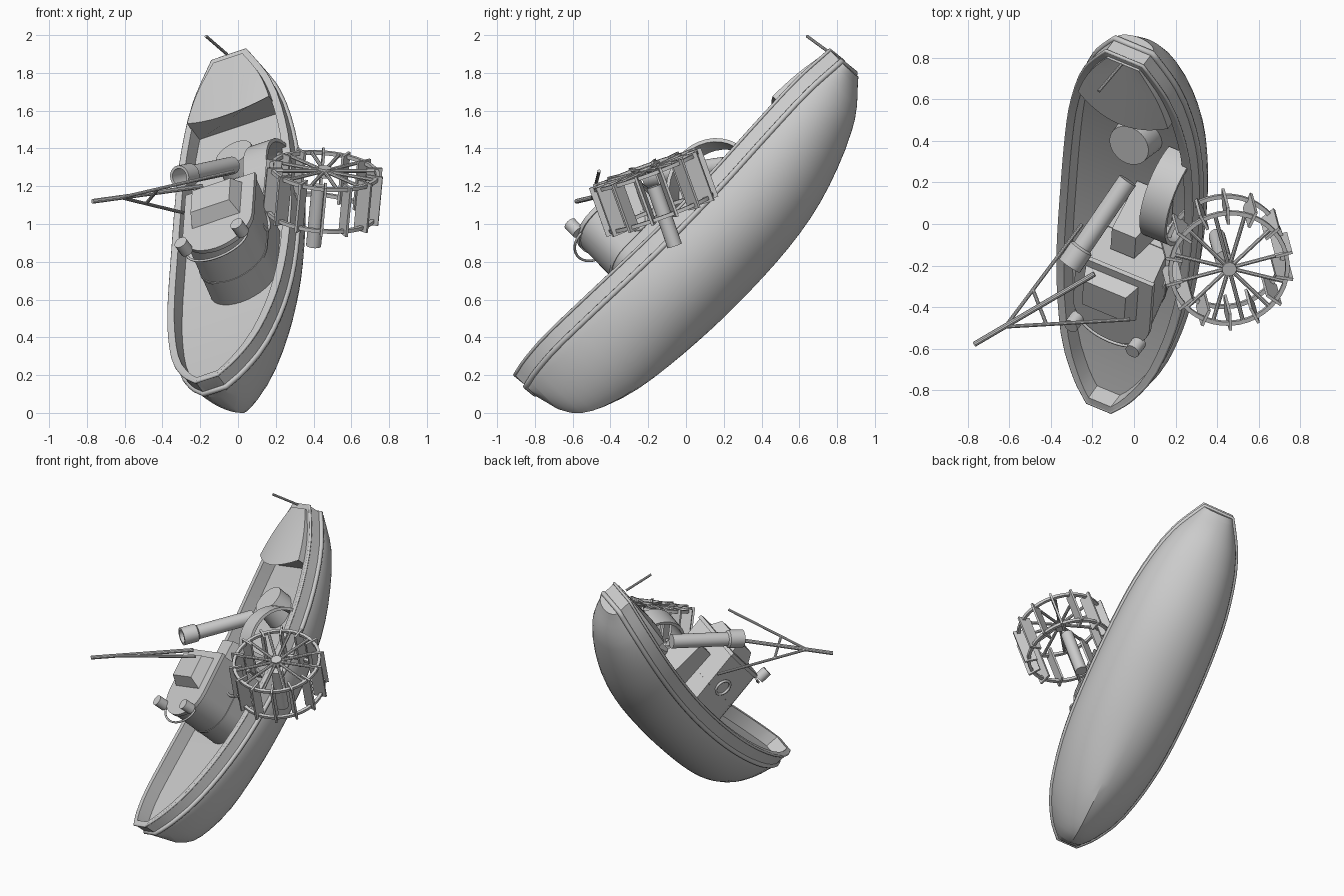
import bpy, bmesh, math
from mathutils import Vector, Matrix

if "Cube" in bpy.data.objects:
    bpy.data.objects.remove(bpy.data.objects["Cube"])

# Tilted boat frame: local x = beam, y = bow to stern, z = deck up
L = Vector((.05, .70, .712)).normalized()
W = Vector((.88, -.36, .30))
W = (W - L * W.dot(L)).normalized()
U = W.cross(L)
O = Vector((-.11, -.035, 1.055)) - L * .018
M = Matrix((W, L, U)).transposed().to_4x4()
M.translation = O
I = Matrix.Identity(4)


def loft(name, rings, mat=M, closed=False, caps=True, angle=35):
    bm = bmesh.new()
    vs = [[bm.verts.new(p) for p in r] for r in rings]
    n = len(rings[0])
    for i in range(len(vs) if closed else len(vs) - 1):
        a, b = vs[i], vs[(i + 1) % len(vs)]
        for j in range(n):
            bm.faces.new((a[j], a[(j + 1) % n], b[(j + 1) % n], b[j]))
    if caps and not closed:
        bm.faces.new(vs[0])
        bm.faces.new(vs[-1])
    bmesh.ops.recalc_face_normals(bm, faces=bm.faces)
    me = bpy.data.meshes.new(name)
    bm.to_mesh(me)
    bm.free()
    me.shade_smooth()
    me.set_sharp_from_angle(angle=math.radians(angle))
    ob = bpy.data.objects.new(name, me)
    bpy.context.collection.objects.link(ob)
    ob.matrix_world = mat
    return ob


def turned(name, p, q, prof, mat=M, n=20):
    """Surface of revolution along p-q; prof holds (fraction, radius)."""
    p, q = Vector(p), Vector(q)
    rot = (q - p).to_track_quat('Z', 'Y')
    rings = [[p.lerp(q, t) + rot @ Vector((r * math.cos(2 * math.pi * k / n),
              r * math.sin(2 * math.pi * k / n), 0)) for k in range(n)] for t, r in prof]
    return loft(name, rings, mat)


def rod(name, p, q, r, mat=M, n=10):
    return turned(name, p, q, [(0, r), (1, r)], mat, n)


def tube(name, pts, r, mat=M, cyclic=False):
    cu = bpy.data.curves.new(name, 'CURVE')
    cu.dimensions = '3D'
    cu.bevel_depth, cu.bevel_resolution = r, 2
    sp = cu.splines.new('POLY')
    sp.points.add(len(pts) - 1)
    for s, p in zip(sp.points, pts):
        s.co = (*p, 1)
    sp.use_cyclic_u = cyclic
    ob = bpy.data.objects.new(name, cu)
    bpy.context.collection.objects.link(ob)
    ob.matrix_world = mat


def smooth(xs, ys, x):
    """Hermite interpolation through table points."""
    i = max(k for k in range(len(xs) - 1) if x >= xs[k] or k == 0)
    d = lambda k: (ys[min(k + 1, len(xs) - 1)] - ys[max(k - 1, 0)]) / (xs[min(k + 1, len(xs) - 1)] - xs[max(k - 1, 0)])
    h = xs[i + 1] - xs[i]
    t = (x - xs[i]) / h
    return ((2*t**3 - 3*t*t + 1) * ys[i] + (t**3 - 2*t*t + t) * h * d(i)
            + (3*t*t - 2*t**3) * ys[i + 1] + (t**3 - t*t) * h * d(i + 1))


BX = [-1.2, -1.1, -.9, -.5, 0, .5, .8, 1.0, 1.2]
BY = [.065, .15, .25, .33, .35, .33, .28, .215, .10]
KX = [-1.2, -1.17, -1.1, -.95, -.75, -.4, 0, .4, .7, 1.04, 1.2]
KY = [-.16, -.29, -.41, -.50, -.555, -.58, -.58, -.55, -.475, -.32, -.17]
VX, VY = [-1.2, -.6, 0, .6, 1.2], [.5, .25, .1, .1, .15]
beam = lambda l: smooth(BX, BY, l)
keel = lambda l: smooth(KX, KY, l)
sheer = lambda l: -.15 * (1 - (l / 1.2) ** 2)
DECK = .09

# Hull with bulwark, sunken deck and lightly V-shaped bottom
stations = [-1.2, -1.166, -1.164, -1.13, -1.09, -1.04] + [-.98 + .098 * i for i in range(21)] + [1.03, 1.09, 1.13, 1.164, 1.166, 1.2]
rings = []
for l in stations:
    b, s, k, v = beam(l), sheer(l), keel(l), smooth(VX, VY, l)
    inner = b - .035
    dk = s if abs(l) > 1.165 else s - DECK
    half = [(inner, dk), (inner, s), (b, s), (b, s - .10)]
    low = s - .12
    for i in range(12):
        t = i / 11
        a = t * math.pi / 2
        half.append((b * ((1 - v) * max(math.cos(a), 0) ** .9 + v * (1 - t)),
                     low + (min(k, low - .03) - low) * ((1 - v) * math.sin(a) + v * t)))
    ring = half[:-1] + [(0, half[-1][1])] + [(-x, z) for x, z in reversed(half[:-1])]
    rings.append([(x, l, z) for x, z in ring])
loft("hull", rings, angle=30)

# Gunwale cap and rubbing strake
for name, dz, r in (("gunwale", -.008, .009), ("rubbing_strake", -.105, .016)):
    side = [(beam(l), l, sheer(l) + dz) for l in stations]
    tube(name, side + [(-x, y, z) for x, y, z in reversed(side)], r, cyclic=True)

# Raised stern deck with rounded front edge
rings = []
for i in range(9):
    l = .82 + .35 * i / 8
    b = beam(l) - .03
    top = -.005 + .01 * i / 8
    row = []
    for j in range(11):
        v = -1 + j / 5
        row.append((v * b, l - .07 * (1 - v * v) * (1 - i / 8), top - .03 * v * v * (1 - i / 8)))
    rings.append(row + [(b, l, sheer(l) - .09), (-b, l, sheer(l) - .09)])
loft("stern_deck", rings)
rod("flagstaff", (-.06, .77, 1.90), (-.17, .64, 1.995), .008, I)


# Wheelhouse: D-shaped plan, leaning to starboard
def plan(c, u, g=0):
    pts = [(-.2 - g, -.01 + g), (.2 + g, -.01 + g)]
    for i in range(17):
        a = math.pi * i / 16
        pts.append(((.2 + g) * math.cos(a), -.30 - (.17 + g) * math.sin(a)))
    return [(x + c, y, u) for x, y in pts]


loft("wheelhouse", [plan(.05, -.25), plan(.13, .19)])
loft("wheelhouse_band", [plan(.085, -.06, .004), plan(.088, -.045, .004)])
loft("wheelhouse_roof", [plan(.13, .185, .008), plan(.13, .21, .008)])
box = lambda cx, cy, hx, hy, z: [(cx - hx, cy - hy, z), (cx + hx, cy - hy, z), (cx + hx, cy + hy, z), (cx - hx, cy + hy, z)]
loft("roof_skylight", [box(.12, -.16, .145, .115, .205), box(.12, -.15, .115, .08, .285)])
loft("engine_casing", [box(.11, .08, .10, .09, -.23), box(.11, .07, .065, .07, .09)])

# Roof lamps and front hand rail
for x in (-.05, .285):
    rod("lamp", (x, -.42, .20), (x, -.42, .275), .036, n=16)
tube("front_rail", [(.117 + .18 * math.cos(math.pi * i / 16), -.41 - .11 * math.sin(math.pi * i / 16), .18) for i in range(17)], .007)

# Side portholes
for s in (-1, 1):
    tube("porthole", [(.09 + s * .202, -.15 + .055 * math.cos(i * math.pi / 10), -.0 + .055 * math.sin(i * math.pi / 10)) for i in range(20)], .009, cyclic=True)

# Paddle guard arch
rings = []
for i in range(19):
    a = math.radians(-5 + 180 * i / 18)
    c, s = math.cos(a), math.sin(a)
    rings.append([(x, .265 + r * c, -.18 + r * s) for x, r in ((.18, .235), (.32, .235), (.32, .255), (.18, .255))])
loft("paddle_guard", rings)

# Funnel stump and fallen funnel
turned("funnel_stump", (.02, .51, -.24), (.02, .54, -.09), [(0, .12), (1, .105)], n=24)
turned("fallen_funnel", (-.03, .21, 1.31), (-.31, -.20, 1.25),
       [(0, .047), (.78, .047), (.80, .06), (1, .06), (1, .045), (.1, .035)], I, 24)

# Broken tripod mast
hub = Vector((-.62, -.495, 1.14))
foot_a, foot_b = Vector((-.02, -.46, 1.28)), Vector((-.25, 0, 1.05))
rod("mast", (-.77, -.58, 1.12), (-.19, -.24, 1.20), .013, I)
for name, f in (("mast_leg_right", foot_a), ("mast_leg_left", foot_b)):
    rod(name, hub, f, .009, I)
rod("mast_crossbar", hub.lerp(foot_a, .33), hub.lerp(foot_b, .36), .009, I)

# Detached paddle wheel, spoked on its upper rim
axis = Vector((.09, -.34, .94)).normalized()
F = axis.to_track_quat('Z', 'Y').to_matrix().to_4x4()
F.translation = Vector((.447, -.172, 1.17))
H, R, N, tot = .118, .285, 14, 42
for s in (-1, 1):
    z = s * H
    rim = []
    for i in range(tot):
        a = 2 * math.pi * i / tot
        rim.append([(r * math.cos(a), r * math.sin(a), z + h) for r, h in
                    ((R - .012, -.01), (R + .008, -.01), (R + .008, .01), (R - .012, .01))])
    loft("wheel_rim", rim, F, closed=True)
rod("wheel_hub", (0, 0, H - .03), (0, 0, H + .02), .035, F, 16)
for i in range(12):
    a = 2 * math.pi * i / 12
    rod("spoke", (0, 0, H), (R * math.cos(a), R * math.sin(a), H), .010, F, 8)
for i in range(N):
    a = 2 * math.pi * i / N
    c, s = math.cos(a), math.sin(a)
    slab = lambda z: [(r * c - t * s, r * s + t * c, z) for r, t in
                      ((R - .055, -.007), (R + .03, -.007), (R + .03, .007), (R - .055, .007))]
    loft("paddle", [slab(-.14), slab(.135)], F)

# Broken axle stub
rod("wheel_axle", (.43, -.17, 1.20), (.40, -.06, .885), .04, I, 20)
